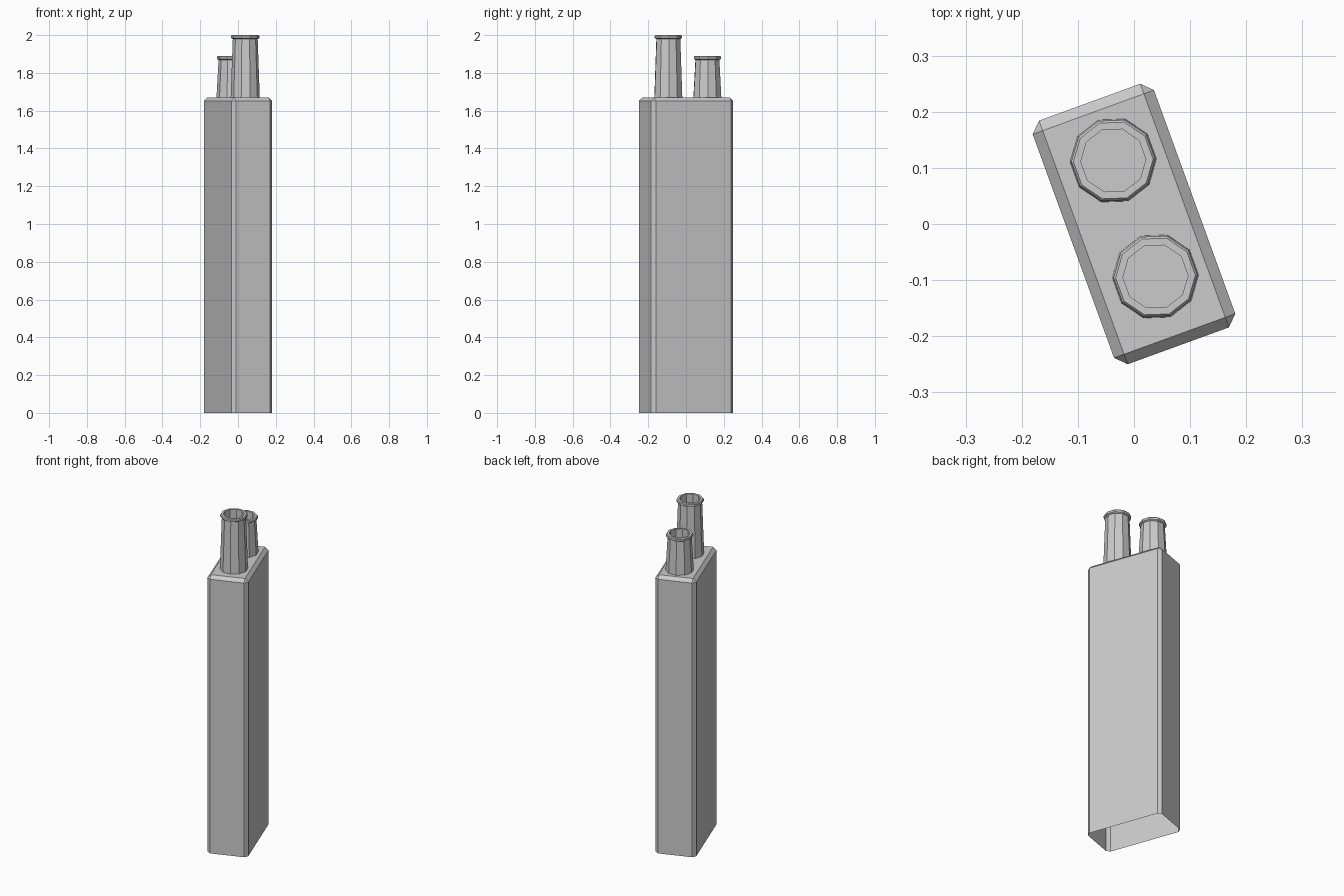
import bpy, bmesh, math
from mathutils import Matrix

if "Cube" in bpy.data.objects:
    bpy.data.objects.remove(bpy.data.objects["Cube"])

TURN = math.radians(20)
HX, HY, TOP, BEV = 0.115, 0.231, 1.67, 0.019


def add_object(name, bm):
    bmesh.ops.recalc_face_normals(bm, faces=bm.faces)
    me = bpy.data.meshes.new(name)
    bm.to_mesh(me)
    bm.free()
    ob = bpy.data.objects.new(name, me)
    ob.rotation_euler.z = TURN
    bpy.context.collection.objects.link(ob)
    return ob


# Chimney stack: box with chamfered uprights and top edges, open underneath
bm = bmesh.new()
bmesh.ops.create_cube(bm, size=1, matrix=Matrix.Translation((0, 0, TOP / 2))
                      @ Matrix.Diagonal((2 * HX, 2 * HY, TOP, 1)))
edges = [e for e in bm.edges if max(v.co.z for v in e.verts) > TOP / 2]
bmesh.ops.bevel(bm, geom=edges, offset=BEV, segments=1, affect='EDGES')
bottom = [f for f in bm.faces if all(v.co.z < 0.001 for v in f.verts)]
bmesh.ops.delete(bm, geom=bottom, context='FACES')
add_object("chimney_stack", bm)


# Chimney pot: ten-sided tapered tube with a small lip at the mouth
def pot(name, x, y, h, sides=10):
    profile = [(0.077, TOP), (0.066, h - 0.021), (0.075, h - 0.016),
               (0.075, h - 0.005), (0.071, h), (0.058, h), (0.058, TOP)]
    bm = bmesh.new()
    rings = []
    for r, z in profile:
        angles = [math.radians(90) + 2 * math.pi * i / sides for i in range(sides)]
        rings.append([bm.verts.new((x + r * math.cos(a), y + r * math.sin(a), z))
                      for a in angles])
    for lo, hi in zip(rings, rings[1:]):
        for i in range(sides):
            j = (i + 1) % sides
            bm.faces.new((lo[i], lo[j], hi[j], hi[i]))
    # Faces wind outward already along the profile, lip and bore included
    return add_object(name, bm)


pot("tall_pot", 0.004, -0.101, 2.0)
pot("short_pot", 0.004, 0.119, 1.89)
